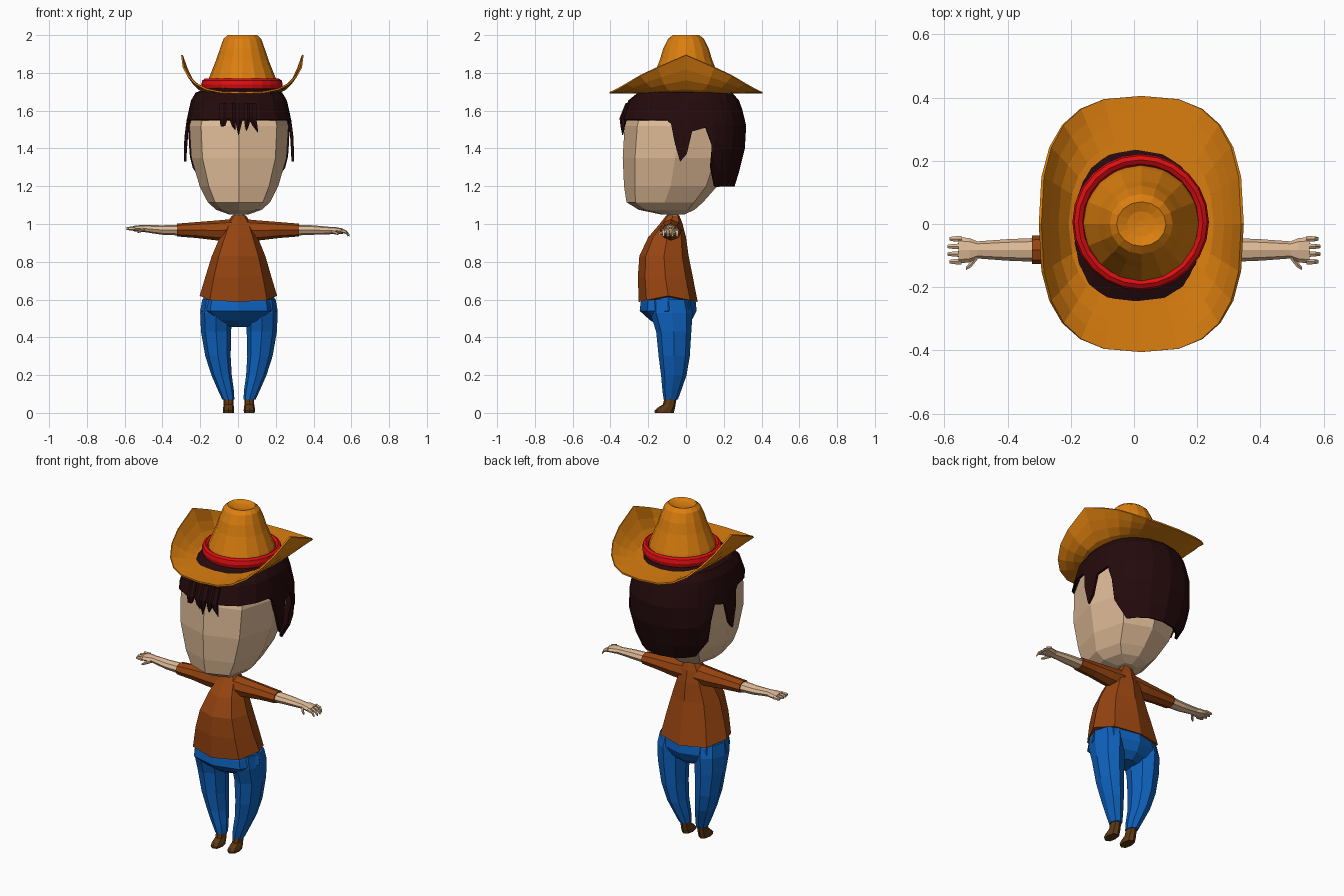
import bpy, bmesh, math

if "Cube" in bpy.data.objects:
    bpy.data.objects.remove(bpy.data.objects["Cube"])


def material(name, r, g, b):
    lin = [((c / 255 + 0.055) / 1.055) ** 2.4 if c > 10 else c / 255 / 12.92 for c in (r, g, b)]
    m = bpy.data.materials.new(name)
    m.diffuse_color = (*lin, 1)
    m.use_nodes = True
    m.node_tree.nodes["Principled BSDF"].inputs["Base Color"].default_value = m.diffuse_color
    return m


SKIN = material("skin", 222, 186, 150)
HAIR = material("dark_hair", 36, 10, 12)
HAT = material("hat_tan", 220, 127, 15)
RED = material("band_red", 222, 14, 18)
SHIRT = material("shirt_rust", 150, 68, 16)
DENIM = material("denim_blue", 14, 98, 190)
BOOT = material("boot_brown", 92, 55, 20)


def skin(name, rings, mat, caps=True, thick=0):
    """Join equal-length closed rings of points into a surface."""
    bm = bmesh.new()
    vs = [[bm.verts.new(p) for p in ring] for ring in rings]
    n = len(vs[0])
    for a, b in zip(vs, vs[1:]):
        for i in range(n):
            j = (i + 1) % n
            bm.faces.new((a[i], a[j], b[j], b[i]))
    if caps:
        bm.faces.new(vs[0])
        bm.faces.new(vs[-1])
    bmesh.ops.recalc_face_normals(bm, faces=bm.faces)
    me = bpy.data.meshes.new(name)
    bm.to_mesh(me)
    bm.free()
    me.materials.append(mat)
    ob = bpy.data.objects.new(name, me)
    bpy.context.collection.objects.link(ob)
    if thick:
        mod = ob.modifiers.new("thickness", "SOLIDIFY")
        mod.thickness = thick
        mod.offset = 0
    return ob


def oval(n, p=2.0):
    """Unit rounded-square outline, starting at the front (0, -1)."""
    pts = []
    for i in range(n):
        a = -math.pi / 2 + 2 * math.pi * i / n
        c, s = math.cos(a), math.sin(a)
        pts.append((math.copysign(abs(c) ** (2 / p), c), math.copysign(abs(s) ** (2 / p), s)))
    return pts


def upright(name, rows, mat, n=8, p=2.3, hem=0, **kw):
    """Rows are (z, centre x, half width, front y, back y)."""
    rings = []
    for k, (z, cx, rx, y0, y1) in enumerate(rows):
        lift = hem if k == 0 else 0
        rings.append([(cx + rx * c, (y0 + y1) / 2 + (y1 - y0) / 2 * s, z + lift * c * c * c * c)
                      for c, s in oval(n, p)])
    return skin(name, rings, mat, **kw)


def sideways(name, rows, mat, side, n=8):
    """Rows are (x, centre y, centre z, half depth, half height)."""
    return skin(name, [[(side * x, cy + ry * c, cz + rz * s) for c, s in oval(n)]
                       for x, cy, cz, ry, rz in rows], mat)


# Head and neck
upright("head", [(1.05, .005, .05, -.13, -.01), (1.075, .005, .12, -.25, .045),
                 (1.115, .005, .165, -.315, .09), (1.20, .005, .208, -.328, .165),
                 (1.35, .005, .252, -.335, .22), (1.52, .005, .262, -.325, .25),
                 (1.65, .005, .225, -.28, .23), (1.73, .005, .14, -.15, .15)], SKIN, p=2.6)
upright("neck", [(.99, .005, .03, -.10, -.04), (1.08, .005, .03, -.10, -.04)], SKIN)

# Hair shell with a stepped lower edge and sideburns
HAIR_ROWS = [(1.20, .215, -.32, .25), (1.33, .285, -.34, .29), (1.45, .283, -.345, .315),
             (1.55, .270, -.337, .310), (1.65, .248, -.300, .275), (1.69, .225, -.25, .24),
             (1.72, .15, -.17, .17)]
EDGE = [(-1, 1.55), (-.96, 1.55), (-.82, 1.55), (-.55, 1.55), (-.27, 1.55), (-.2, 1.53),
        (-.14, 1.44), (-.02, 1.33), (.08, 1.37), (.14, 1.49), (.36, 1.51), (.47, 1.42),
        (.51, 1.30), (.65, 1.20), (.80, 1.20), (.94, 1.20), (1, 1.20)]


def hair_point(side, s, z):
    for a, b in zip(HAIR_ROWS, HAIR_ROWS[1:]):
        if z <= b[0]:
            break
    t = (z - a[0]) / (b[0] - a[0])
    rx, y0, y1 = (a[i] + (b[i] - a[i]) * t for i in (1, 2, 3))
    p = 2.6 if s < 0 else 2.2
    return (.005 + side * rx * (1 - abs(s) ** p) ** (1 / p), (y0 + y1) / 2 + (y1 - y0) / 2 * s, z)


columns = [(1, s, z) for s, z in EDGE] + [(-1, s, z) for s, z in EDGE[-2:0:-1]]
hair_rings = []
for z_row in (1.72, 1.69, 1.65, 1.60):
    hair_rings.append([hair_point(d, s, z_row) for d, s, z in columns])
for t in (.2, .5, .8, 1):
    hair_rings.append([hair_point(d, s, 1.60 + (z - 1.60) * t) for d, s, z in columns])
skin("hair", hair_rings, HAIR, caps=False, thick=.014)

# Fringe locks
for i, (x, tip_x, tip_z, w) in enumerate([(-.075, -.085, 1.515, .025), (-.03, -.015, 1.50, .02),
                                          (.005, .003, 1.47, .025), (.05, .045, 1.495, .02),
                                          (.075, .105, 1.485, .025)]):
    upright(f"fringe_lock_{i}", [(1.64, x, w, -.32, -.28), (1.56, x, w, -.352, -.31),
                                 (1.52, (x + tip_x) / 2, w * .6, -.347, -.322),
                                 (tip_z, tip_x, .002, -.337, -.333)], HAIR, n=6, p=2)

# Hat brim: flat at front and back, curled up at the sides
HX = .023


def brim_point(c, s, t):
    ex, ey = .32 * c, .405 * s
    x, y = .185 * c / math.hypot(c, s), .185 * s / math.hypot(c, s)
    rise = .2 * max(0, 1 - abs(s)) ** .85 * min(1, abs(c) * 1.1)
    return (HX + x + (ex - x) * t, y + (ey - y) * t, 1.695 + rise * t ** 2.1)


skin("hat_brim", [[brim_point(c, s, t) for c, s in oval(24, 2.7)]
                  for t in (0, .35, .6, .8, 1)], HAT, caps=False, thick=.009)

# Hat crown with a dented top
upright("hat_crown", [(z, HX, r, -r * f, r * f) for z, r, f in
                      [(1.692, .20, 1), (1.77, .178, 1), (1.87, .138, 1), (1.93, .118, 1.02),
                       (1.98, .10, .95), (2.0, .078, .9), (1.988, .045, .9), (1.984, .01, 1)]],
        HAT, n=16, p=2)

# Hat band
band = []
for i in range(24):
    a = 2 * math.pi * i / 24
    band.append([(HX - .002 + (.197 + .019 * c) * math.cos(a), .006 + (.197 + .019 * c) * math.sin(a),
                  1.738 + .031 * s) for c, s in oval(8)])
skin("hat_band", band + band[:1], RED, caps=False)

# Shirt body with a hem raised at the sides
upright("shirt_body", [(.587, .002, .205, -.25, .062), (.72, .002, .175, -.255, .036),
                       (.83, .003, .142, -.247, .014), (.93, .004, .10, -.20, 0),
                       (1.0, .005, .07, -.14, -.018), (1.045, .005, .036, -.105, -.035)],
        SHIRT, hem=.033)

# Trousers seat
upright("trousers_seat", [(.63, .005, .18, -.225, .03), (.585, .005, .197, -.24, .052),
                          (.54, .005, .205, -.245, .056), (.49, .005, .15, -.19, .03),
                          (.455, .005, .05, -.13, -.01)], DENIM)

for side, label, droop in ((1, "right", 1), (-1, "left", 0)):
    # Sleeve, forearm and hand
    sideways(f"{label}_sleeve", [(.03, -.08, .968, .06, .058), (.12, -.08, .966, .055, .052),
                                 (.22, -.08, .968, .048, .042), (.322, -.082, .968, .045, .034)],
             SHIRT, side)
    z_hand = .965 if droop else .976
    sideways(f"{label}_forearm", [(.30, -.082, .968, .038, .029), (.40, -.082, .968, .034, .025),
                                  (.495, -.082, z_hand, .027, .019), (.52, -.083, z_hand, .038, .018),
                                  (.555, -.083, z_hand - .003 * droop, .042, .014)], SKIN, side)
    for k in range(4):
        y = -.119 + .024 * k
        reach = .59 if k in (1, 2) else .583
        sideways(f"{label}_finger_{k}", [(.545, y, z_hand, .011, .011),
                                         (.572, y, z_hand - .007 * droop, .009, .010),
                                         (reach, y, z_hand - .026 * droop, .006, .007)],
                 SKIN, side, n=6)
    sideways(f"{label}_thumb", [(.495, -.10, z_hand - .004, .014, .011),
                                (.515, -.127, z_hand - .010, .011, .010),
                                (.532, -.141, z_hand - .018, .006, .006)], SKIN, side, n=6)

    # Trouser leg
    upright(f"{label}_trouser_leg",
            [(z, .005 + side * cx, rx, y0, y1) for z, cx, rx, y0, y1 in
             [(.60, .115, .08, -.19, .02), (.53, .122, .083, -.19, .035), (.43, .121, .080, -.158, .028),
              (.30, .111, .067, -.145, .02), (.20, .092, .054, -.132, .003),
              (.12, .069, .042, -.125, -.025), (.07, .056, .032, -.118, -.043)]], DENIM, p=2.1)
    # Boot with a forward toe
    upright(f"{label}_boot",
            [(z, .005 + side * .055, rx, y0, y1) for z, rx, y0, y1 in
             [(.085, .026, -.113, -.048), (.045, .026, -.122, -.055), (.026, .029, -.152, -.058),
              (.012, .030, -.167, -.062), (0, .028, -.165, -.065)]], BOOT)
